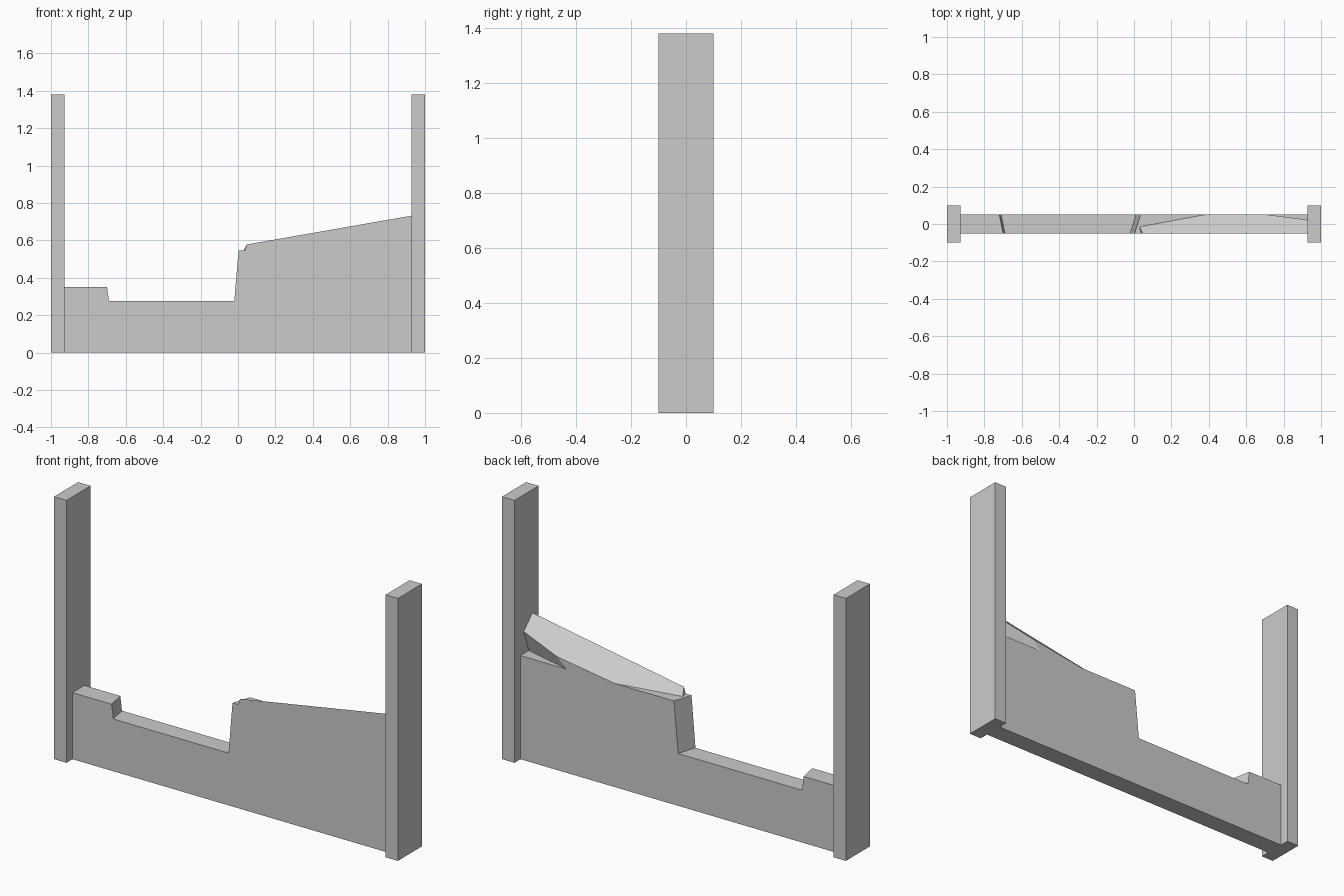
import bpy, bmesh

if "Cube" in bpy.data.objects:
    bpy.data.objects.remove(bpy.data.objects["Cube"])

def build(name, verts, faces):
    me = bpy.data.meshes.new(name)
    bm = bmesh.new()
    vs = [bm.verts.new(v) for v in verts]
    for f in faces:
        bm.faces.new([vs[i] for i in f])
    bmesh.ops.recalc_face_normals(bm, faces=bm.faces)
    bm.to_mesh(me)
    bm.free()
    ob = bpy.data.objects.new(name, me)
    bpy.context.collection.objects.link(ob)
    return ob

def loft(name, front, back, y):
    # prism between a front and a back (x, z) outline
    n = len(front)
    verts = [(x, -y, z) for x, z in front] + [(x, y, z) for x, z in back]
    sides = [(i, (i + 1) % n, (i + 1) % n + n, i + n) for i in range(n)]
    return build(name, verts, [tuple(range(n)), tuple(range(n, 2 * n))] + sides)

# tall end posts
for side, s in (("left", -1), ("right", 1)):
    p = [(s * 1.0, 0), (s * 0.928, 0), (s * 0.928, 1.38), (s * 1.0, 1.38)]
    loft(side + "_post", p, p, 0.1)

# broken wall: stepped outline, with the breaks running at a skew through the wall
E, L = 0.928, 0.545
front = [(-E, 0), (E, 0), (E, L), (0.003, L), (-0.02, 0.275),
         (-0.69, 0.275), (-0.70, 0.35), (-E, 0.35)]
back = [(-E, 0), (E, 0), (E, L), (0.035, L), (0.01, 0.275),
        (-0.71, 0.275), (-0.72, 0.35), (-E, 0.35)]
loft("broken_wall", front, back, 0.05)

# sloping broken crest with an undercut chip near the right post
verts = [
    (0.037, -0.05, L), (0.03, -0.015, L), (0.38, 0.05, L),     # base
    (0.657, 0.05, L), (E, -0.02, L), (E, -0.05, L),
    (0.047, -0.05, 0.578), (0.715, 0.05, 0.596),                # top
    (E, 0.022, 0.66), (E, -0.05, 0.732)]
faces = [(0, 5, 9, 6), (0, 6, 1), (6, 9, 8, 7, 2, 1), (2, 7, 3),
         (3, 7, 8, 4), (4, 8, 9, 5), (0, 1, 2, 3, 4, 5)]
build("broken_crest", verts, faces)
